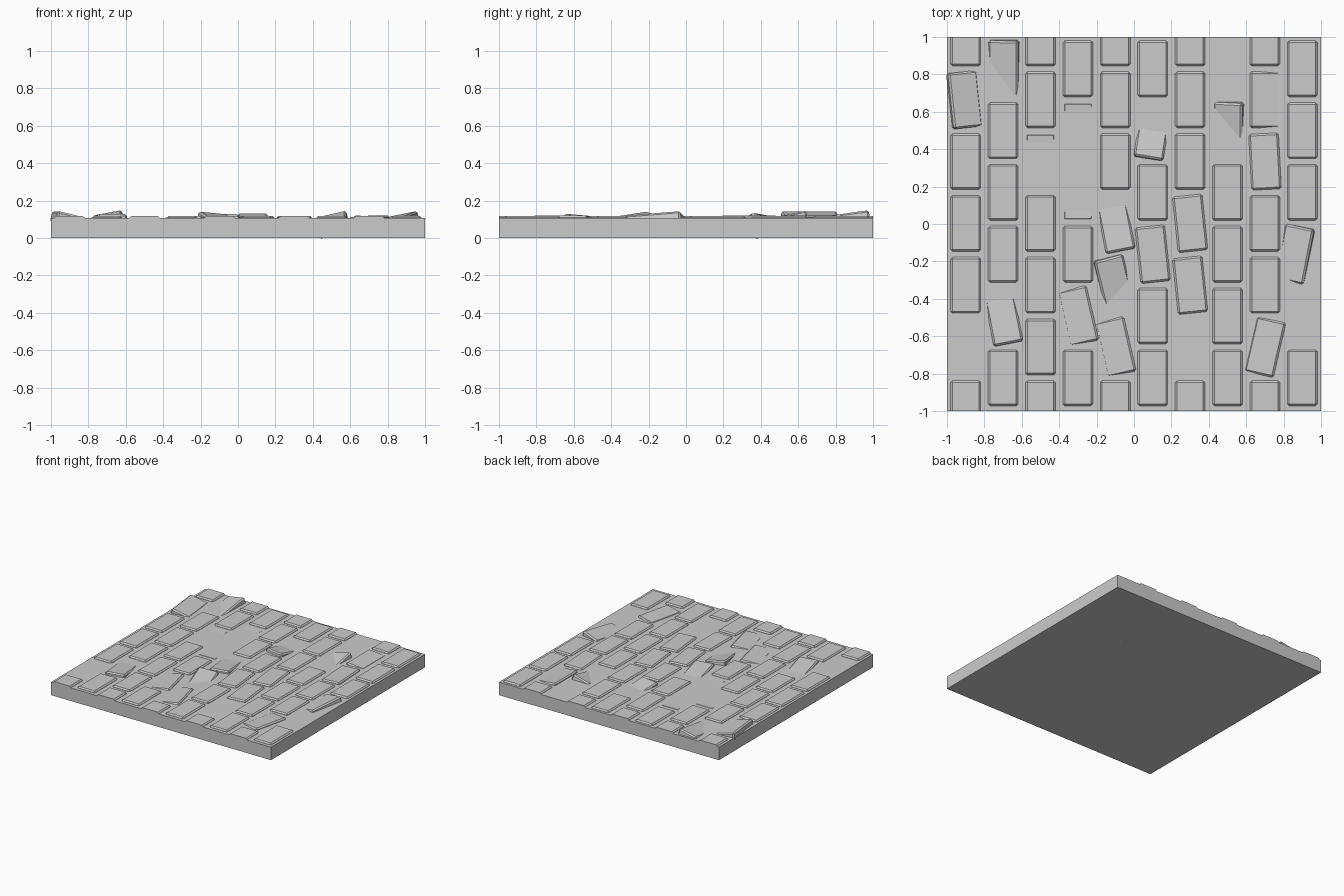
import bpy, bmesh
from math import atan, radians
from mathutils import Matrix, Vector

if "Cube" in bpy.data.objects:
    bpy.data.objects.remove(bpy.data.objects["Cube"])

SLAB, TOP = 0.107, 0.119          # slab surface and brick top heights
W, L, T = 0.16, 0.30, 0.06        # brick size


def box(size, top):
    """New bmesh box, centred in x and y, with its upper face at the given height."""
    bm = bmesh.new()
    bmesh.ops.create_cube(bm, size=1)
    bmesh.ops.scale(bm, vec=size, verts=bm.verts)
    bmesh.ops.translate(bm, vec=(0, 0, top - size[2] / 2), verts=bm.verts)
    return bm


def make_object(name, bm):
    mesh = bpy.data.meshes.new(name)
    bm.to_mesh(mesh)
    bm.free()
    bpy.context.collection.objects.link(bpy.data.objects.new(name, mesh))


def brick(name, x, y, z=TOP, turn=0, sx=0, sy=0, shift=0):
    """Chamfered brick; z is the top centre, sx / sy are the top slopes."""
    bm = box((W, L, T), 0)
    bmesh.ops.bevel(bm, geom=bm.edges[:], offset=0.01, segments=1, affect='EDGES')
    bm.transform(Matrix.Translation((x + shift, y, z))
                 @ Matrix.Rotation(radians(turn), 4, 'Z')
                 @ Matrix.Rotation(atan(sy), 4, 'X')
                 @ Matrix.Rotation(-atan(sx), 4, 'Y'))
    # trim bricks that overhang the front or back edge
    if abs(y) > 0.9:
        side = Vector((0, 1 if y > 0 else -1, 0))
        cut = bmesh.ops.bisect_plane(bm, geom=bm.verts[:] + bm.edges[:] + bm.faces[:],
                                     plane_co=side, plane_no=side, clear_outer=True)
        bmesh.ops.holes_fill(bm, edges=[e for e in cut['geom_cut']
                                        if isinstance(e, bmesh.types.BMEdge)])
    bmesh.ops.recalc_face_normals(bm, faces=bm.faces[:])
    make_object(name, bm)


# base slab
make_object("base_slab", box((2, 2, SLAB), SLAB))

# ways a brick has come loose, with the (column, row from the back) it applies to
loose = [
    (dict(turn=6), [(5, 3), (6, 3), (6, 4)]),
    (dict(turn=3, sx=0.03), [(8, 2)]),
    (dict(z=0.115, turn=11, sy=-0.09), [(1, 4), (4, 3)]),
    (dict(z=0.107, turn=-9, sy=-0.18), [(5, 1)]),
    (dict(z=0.113, turn=13, sx=0.08), [(3, 4), (4, 5)]),
    (dict(z=0.116, turn=-13, sx=0.06), [(8, 5)]),
    (dict(z=0.102, sy=0.05), [(2, 2), (3, 1)]),
    (dict(z=0.102, sy=-0.05), [(3, 2)]),
    (dict(z=0.115, sx=-0.09), [(8, 1)]),
    (dict(z=0.126, turn=6, sx=-0.24), [(0, 1)]),
    (dict(z=0.115, sx=0.19, sy=0.14), [(1, 0)]),
    (dict(z=0.113, turn=14, sx=-0.1, sy=0.15), [(4, 4)]),
    (dict(z=0.099, sx=0.24, sy=0.21), [(7, 1)]),
    (dict(z=0.118, turn=-11, sx=0.2, sy=0.08, shift=-0.045), [(9, 3)]),
]
style = {cell: pose for pose, cells in loose for cell in cells}
missing = {(0, 5), (6, 5), (7, 0), (9, 4)}

# ten brick columns in a running bond
for col in range(10):
    odd = col % 2
    for row in range(6 if odd else 7):
        if (col, row) not in missing:
            brick(f"brick_{col}_{row}", -0.9 + 0.2 * col,
                  (0.83 if odd else 0.995) - 0.3305 * row,
                  **style.get((col, row), {}))
